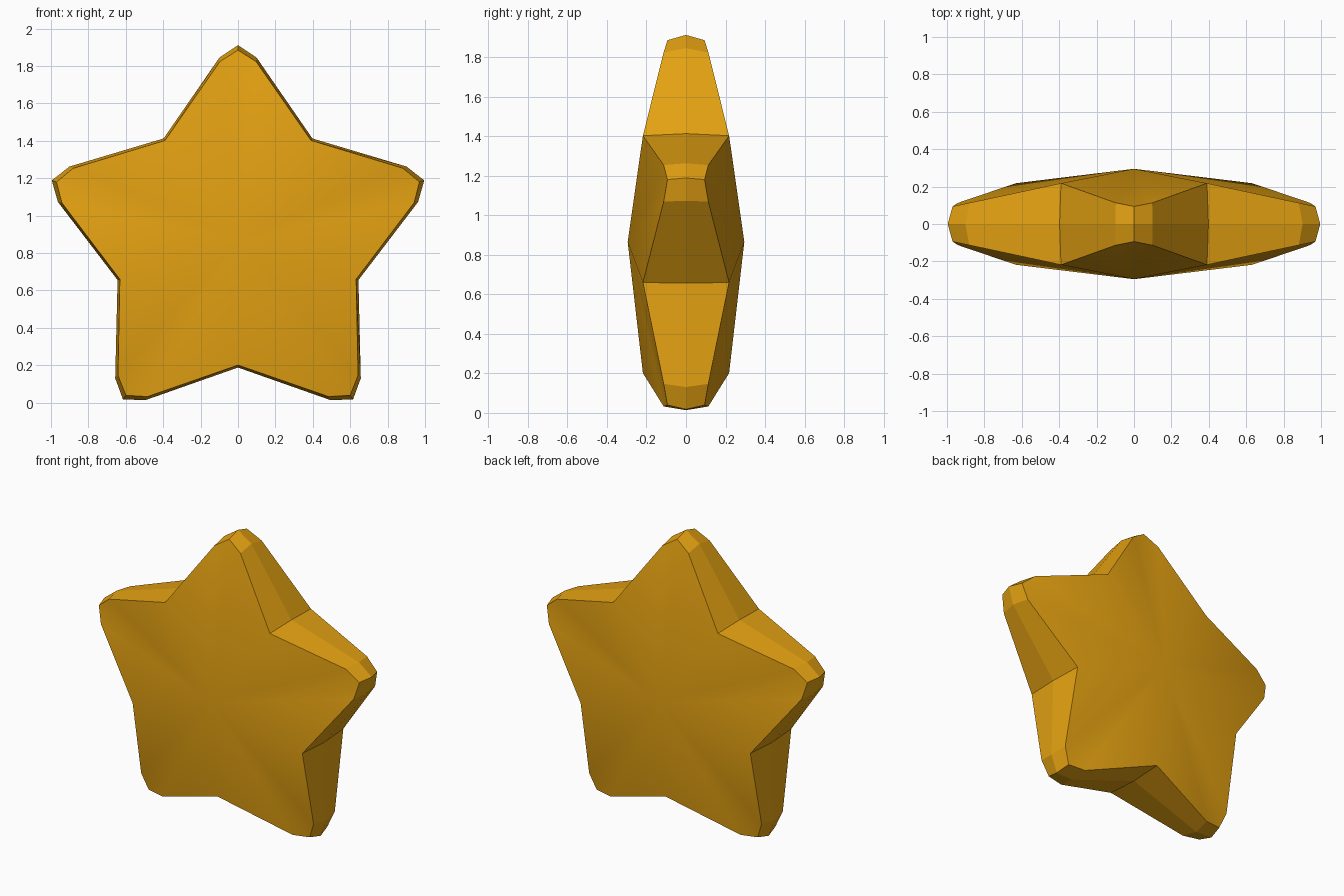
import bpy
import bmesh
from math import sin, cos, radians

cube = bpy.data.objects.get("Cube")
if cube:
    bpy.data.objects.remove(cube, do_unlink=True)

CENTRE_Z = 0.865
DOME = 0.295

# One arm of the star: angle, seam radius, rim radius, rim half-thickness
ARM = [
    (-5.8, 0.985, 0.963, 0.113),
    (0.0, 1.047, 1.02, 0.094),
    (5.8, 0.985, 0.963, 0.113),
    (36.0, 0.677, 0.664, 0.218),
]

gold = bpy.data.materials.new("golden yellow")
gold.use_nodes = True
colour = (0.78, 0.36, 0.006, 1.0)
gold.diffuse_color = colour
gold.node_tree.nodes["Principled BSDF"].inputs["Base Color"].default_value = colour

bm = bmesh.new()


def point(angle, radius, y):
    a = radians(angle)
    return bm.verts.new((radius * sin(a), y, CENTRE_Z + radius * cos(a)))


# Outline rings: front rim, middle seam, back rim
front, seam, back = [], [], []
for arm in range(5):
    for angle, seam_r, rim_r, depth in ARM:
        a = angle + arm * 72
        front.append(point(a, rim_r, -depth))
        seam.append(point(a, seam_r, 0))
        back.append(point(a, rim_r, depth))

# Bevelled edge of the star
count = len(seam)
for ring_a, ring_b in ((front, seam), (seam, back)):
    for i in range(count):
        j = (i + 1) % count
        bm.faces.new((ring_a[i], ring_a[j], ring_b[j], ring_b[i]))

# Gently domed front and back, smooth shaded inside a sharp rim
for ring, side in ((front, -1), (back, 1)):
    middle = point(0, 0, side * DOME)
    for i in range(count):
        j = (i + 1) % count
        bm.faces.new((ring[i], ring[j], middle)).smooth = True
        bm.edges.get((ring[i], ring[j])).smooth = False

bmesh.ops.recalc_face_normals(bm, faces=bm.faces[:])
mesh = bpy.data.meshes.new("star")
bm.to_mesh(mesh)
bm.free()
mesh.materials.append(gold)
star = bpy.data.objects.new("star", mesh)
bpy.context.collection.objects.link(star)
